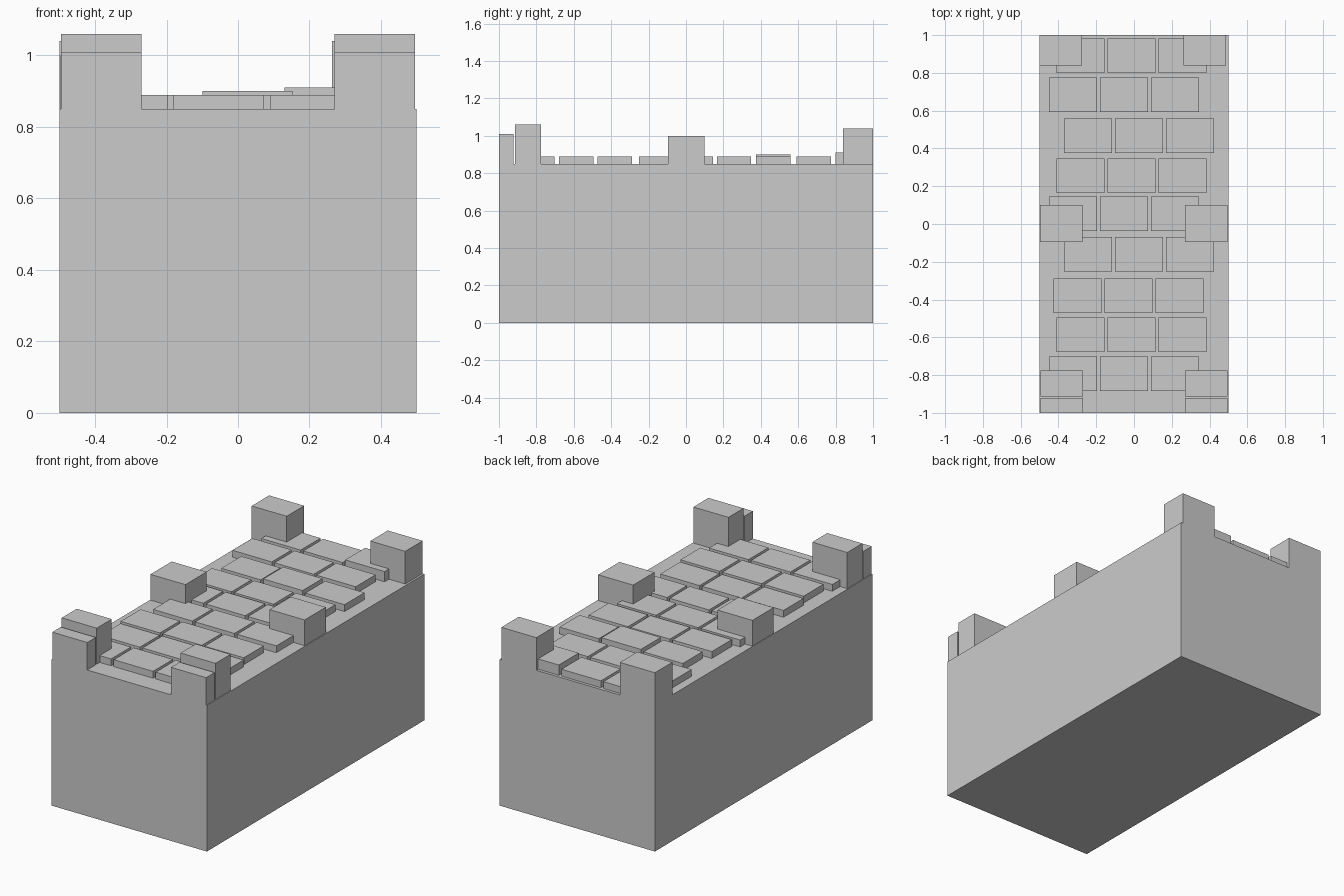
import bpy

if "Cube" in bpy.data.objects:
    bpy.data.objects.remove(bpy.data.objects["Cube"])


def box(name, x0, x1, y0, y1, z0, z1):
    bpy.ops.mesh.primitive_cube_add(size=1, location=((x0 + x1) / 2, (y0 + y1) / 2, (z0 + z1) / 2))
    ob = bpy.context.object
    ob.name = name
    ob.scale = (x1 - x0, y1 - y0, z1 - z0)
    bpy.ops.object.transform_apply(location=False, rotation=False, scale=True)
    return ob


TOP = 0.85

# Solid wall block
box("wall_body", -0.5, 0.5, -1, 1, 0, TOP)

# Merlons in pairs: y range, top height, left x start, right x start
MERLONS = [
    ("front_edge", -1.0, -0.922, 1.01, -0.495, 0.27),
    ("front", -0.913, -0.775, 1.06, -0.495, 0.27),
    ("middle", -0.095, 0.10, 1.00, -0.497, 0.27),
    ("back", 0.84, 1.0, 1.04, -0.5, 0.263),
]
for label, y0, y1, top, left, right in MERLONS:
    for side, x in (("left", left), ("right", right)):
        box(f"{label}_merlon_{side}", x, x + 0.225, y0, y1, TOP, top)

# Walkway paving: rows of three stones, shifted row by row
ROWS = [(0.80, -0.41), (0.592, -0.45), (0.375, -0.37), (0.165, -0.41), (-0.038, -0.45),
        (-0.252, -0.37), (-0.472, -0.425), (-0.678, -0.41), (-0.885, -0.45)]
RAISED = {(0, 2): 0.91, (2, 1): 0.90}
for r, (y, x) in enumerate(ROWS):
    for c in range(3):
        x0 = x + 0.27 * c
        box(f"paving_stone_{r + 1}_{c + 1}", x0, x0 + 0.253, y, y + 0.183,
            TOP, RAISED.get((r, c), 0.89))
